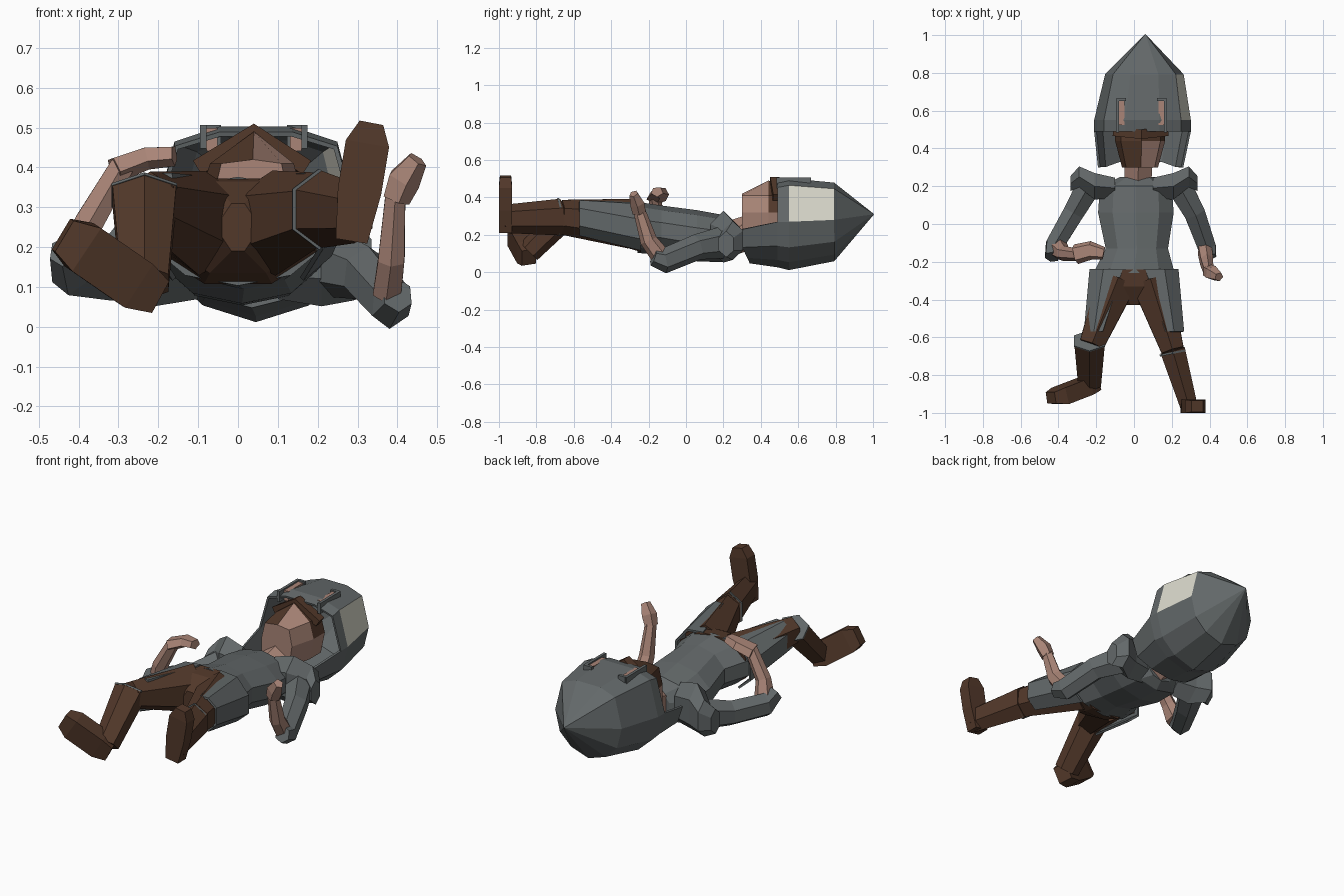
import bpy, bmesh, math
from mathutils import Vector as V

def mat(name, c):
    m = bpy.data.materials.new(name)
    m.diffuse_color = (*c, 1)
    return m

GRAY = mat("slate gray", (0.125, 0.14, 0.143))
BROWN = mat("leather brown", (0.085, 0.040, 0.023))
SKIN = mat("skin", (0.40, 0.235, 0.185))
PALE = mat("pale panel", (0.70, 0.69, 0.60))

def make(name, rings, mats, caps=True, rule=None, solid=0, closed=True):
    """Loft rings of points into one flat-shaded object."""
    bm = bmesh.new()
    vs = [[bm.verts.new(p) for p in r] for r in rings]
    n = len(rings[0])
    for A, B in zip(vs, vs[1:]):
        for i in range(n if closed else n - 1):
            j = (i + 1) % n
            bm.faces.new((A[i], A[j], B[j], B[i]))
    if caps:
        bm.faces.new(vs[0])
        bm.faces.new(vs[-1])
    bmesh.ops.remove_doubles(bm, verts=bm.verts, dist=1e-4)
    bmesh.ops.recalc_face_normals(bm, faces=bm.faces)
    if rule:
        dead = []
        for f in bm.faces:
            k = rule(f.calc_center_median(), f.normal)
            if k is None:
                dead.append(f)
            else:
                f.material_index = k
        bmesh.ops.delete(bm, geom=dead, context='FACES')
    me = bpy.data.meshes.new(name)
    bm.to_mesh(me)
    bm.free()
    for m in mats:
        me.materials.append(m)
    ob = bpy.data.objects.new(name, me)
    bpy.context.collection.objects.link(ob)
    if solid:
        md = ob.modifiers.new("thickness", 'SOLIDIFY')
        md.thickness = solid
        md.offset = 0
    return ob

def tube(name, secs, m, n=6, ref=(0, 0, 1), axis=None):
    """Sections are (centre, half width, half height along ref)."""
    cs = [V(s[0]) for s in secs]
    rings = []
    for i, (c, ra, rb) in enumerate(secs):
        t = V(axis) if axis else (cs[min(i + 1, len(cs) - 1)] - cs[max(i - 1, 0)])
        t.normalize()
        a = t.cross(V(ref)).normalized()
        b = a.cross(t)
        k = 1 / math.cos(math.pi / n)
        rings.append([cs[i] + a * math.cos(u) * ra * k + b * math.sin(u) * rb * k
                      for u in [(j + .5) * 2 * math.pi / n for j in range(n)]])
    return make(name, rings, [m])

def box(name, c, s, m):
    tube(name, [((c[0], c[1] - s[1], c[2]), s[0], s[2]),
                ((c[0], c[1] + s[1], c[2]), s[0], s[2])], m, 4)

# helmet: pointed shell with cut-out front and pale panel on one side
half = [(0.09, 0.22), (0.2, 0.185), (0.25, 0.0), (0.215, -0.13), (0.13, -0.205)]
prof = half + [(0, -0.245)] + [(-x, z) for x, z in reversed(half)]
levels = [(0.30, 0.035, 0.23, 0.88, 0.72), (0.49, 0.045, 0.27, 1.0, 0.97),
          (0.55, 0.045, 0.27, 1.0, 1.03), (0.79, 0.055, 0.28, 0.81, 0.88),
          (1.0, 0.06, 0.31, 0, 0)]
rings = [[V((cx + x * a, y, cz + z * b)) for x, z in prof] for y, cx, cz, a, b in levels]
for p in rings[0]:
    p.y += 0.12 * max(0, 0.14 - p.z) / 0.1 * 0.4

def helmet_rule(c, nrm):
    if c.y < 0.5 and c.z > 0.25:
        return None
    return 1 if 0.6 < c.y < 0.75 and c.x > 0.22 and 0.3 < c.z < 0.46 else 0

make("helmet", rings, [GRAY, PALE], caps=False, rule=helmet_rule, solid=0.012)

# visor slots with low rims
for x in (-0.065, 0.145):
    box("visor_slot", (x, 0.59, 0.47), (0.014, 0.065, 0.029), SKIN)
    box("slot_rim_side", (x + (0.022 if x > 0 else -0.022), 0.575, 0.477), (0.008, 0.09, 0.03), GRAY)
    box("slot_rim_top", (x, 0.66, 0.477), (0.022, 0.008, 0.03), GRAY)

# head with ridged face, hair on one half
fp = [(-0.10, 0.2), (0.14, 0.2), (0.165, 0.32), (0.14, 0.41), (0.04, 0.44), (-0.07, 0.41), (-0.10, 0.32)]
def face_ring(y, s, lift):
    return [V((0.03 + (x - 0.03) * s, y, z + (lift if 0 < x < 0.1 else 0))) for x, z in fp]
make("head", [face_ring(0.30, 0.72, -0.02), face_ring(0.44, 1, 0.05), face_ring(0.54, 1, 0.02)],
     [SKIN, BROWN], rule=lambda c, n: 1 if n.z > 0.25 and (c.x < 0.04 or c.y > 0.46) else 0)
tube("brow", [((-0.10, 0.49, 0.40), 0.025, 0.02), ((0.04, 0.475, 0.485), 0.025, 0.025),
              ((0.17, 0.49, 0.40), 0.025, 0.02)], BROWN, 4)
tube("neck", [((0.02, 0.20, 0.17), 0.07, 0.08), ((0.025, 0.36, 0.22), 0.075, 0.08)], SKIN)

# torso
tube("tunic", [((0.02, 0.25, 0.17), 0.09, 0.08), ((0.01, 0.20, 0.18), 0.19, 0.12),
               ((0.01, 0.06, 0.195), 0.20, 0.13), ((0.015, -0.13, 0.225), 0.165, 0.125),
               ((0.0, -0.26, 0.24), 0.215, 0.13)], GRAY, 10, axis=(0, -1, 0))
tube("hips", [((0, -0.24, 0.24), 0.205, 0.132), ((0, -0.33, 0.25), 0.17, 0.115),
              ((0, -0.43, 0.25), 0.04, 0.06)], BROWN, 8, axis=(0, -1, 0))

# skirt panels either side, open in the middle
for s in (-1, 1):
    arc = [(0.06, 0.37), (0.16, 0.36), (0.23, 0.28), (0.23, 0.18), (0.16, 0.12)]
    hem = [(0.165, 0.38), (0.21, 0.38), (0.26, 0.34), (0.26, 0.25), (0.21, 0.2)]
    make("skirt_panel", [[V((s * x, -0.24, z)) for x, z in arc],
                         [V((s * x, -0.57, z)) for x, z in hem]],
         [GRAY], caps=False, closed=False, solid=0.012)

# straight leg, toes up
tube("thigh_right", [((0.09, -0.30, 0.26), 0.105, 0.115), ((0.205, -0.67, 0.295), 0.06, 0.08)], BROWN)
tube("boot_shaft_right", [((0.205, -0.67, 0.295), 0.066, 0.085), ((0.295, -0.98, 0.285), 0.045, 0.065)], BROWN)
tube("boot_cuff_right", [((0.202, -0.678, 0.295), 0.068, 0.088), ((0.204, -0.688, 0.295), 0.068, 0.088)], GRAY)
tube("foot_right", [((0.285, -0.965, 0.215), 0.04, 0.035), ((0.305, -0.965, 0.34), 0.055, 0.035),
                    ((0.325, -0.965, 0.46), 0.055, 0.035), ((0.335, -0.965, 0.512), 0.03, 0.03)],
     BROWN, 4, ref=(0, 1, 0))

# bent leg
tube("thigh_left", [((-0.09, -0.30, 0.26), 0.105, 0.115), ((-0.225, -0.64, 0.315), 0.065, 0.065)], BROWN)
tube("boot_shaft_left", [((-0.235, -0.62, 0.33), 0.08, 0.065), ((-0.235, -0.84, 0.11), 0.06, 0.055)], BROWN)
tube("boot_cuff_left", [((-0.235, -0.617, 0.333), 0.082, 0.067), ((-0.235, -0.623, 0.327), 0.082, 0.067)], GRAY)
tube("foot_left", [((-0.205, -0.84, 0.08), 0.045, 0.04), ((-0.26, -0.86, 0.11), 0.065, 0.045),
                   ((-0.39, -0.91, 0.20), 0.065, 0.045), ((-0.44, -0.92, 0.23), 0.045, 0.03)],
     BROWN, 4, ref=(0, 1, 0))

# shoulder caps and sleeves with cuffs past the elbow
for s, ex, ey, ez, cuff in ((-1, -0.42, -0.11, 0.145, (-0.435, -0.175, 0.19)),
                            (1, 0.385, -0.12, 0.06, (0.40, -0.175, 0.08))):
    tube("shoulder_cap", [((s * 0.10, 0.19, 0.185), 0.055, 0.10), ((s * 0.21, 0.20, 0.19), 0.07, 0.12),
                          ((s * 0.29, 0.25, 0.17), 0.055, 0.09), ((s * 0.335, 0.215, 0.15), 0.04, 0.06)],
         GRAY, axis=(s, 0, 0))
    tube("sleeve", [((s * 0.24, 0.20, 0.16), 0.065, 0.075), ((s * 0.32, 0.06, 0.135), 0.055, 0.06),
                    ((ex, ey, ez), 0.048, 0.058), (cuff, 0.035, 0.04)], GRAY)

# bare forearms and hands
tube("forearm_left", [((-0.40, -0.13, 0.17), 0.045, 0.05), ((-0.375, -0.155, 0.26), 0.036, 0.035),
                      ((-0.29, -0.165, 0.405), 0.03, 0.028)], SKIN, ref=(0, 1, 0))
tube("hand_left", [((-0.31, -0.16, 0.395), 0.028, 0.045), ((-0.23, -0.14, 0.425), 0.025, 0.042),
                   ((-0.16, -0.155, 0.43), 0.022, 0.028)], SKIN, 5, ref=(0, 1, 0))
tube("forearm_right", [((0.375, -0.14, 0.09), 0.035, 0.045), ((0.385, -0.2, 0.17), 0.033, 0.04),
                       ((0.395, -0.25, 0.33), 0.025, 0.028)], SKIN, ref=(0, 1, 0))
tube("hand_right", [((0.395, -0.25, 0.32), 0.03, 0.03), ((0.415, -0.26, 0.37), 0.036, 0.033),
                    ((0.45, -0.28, 0.42), 0.022, 0.02)], SKIN, 5, ref=(0, 1, 0))
